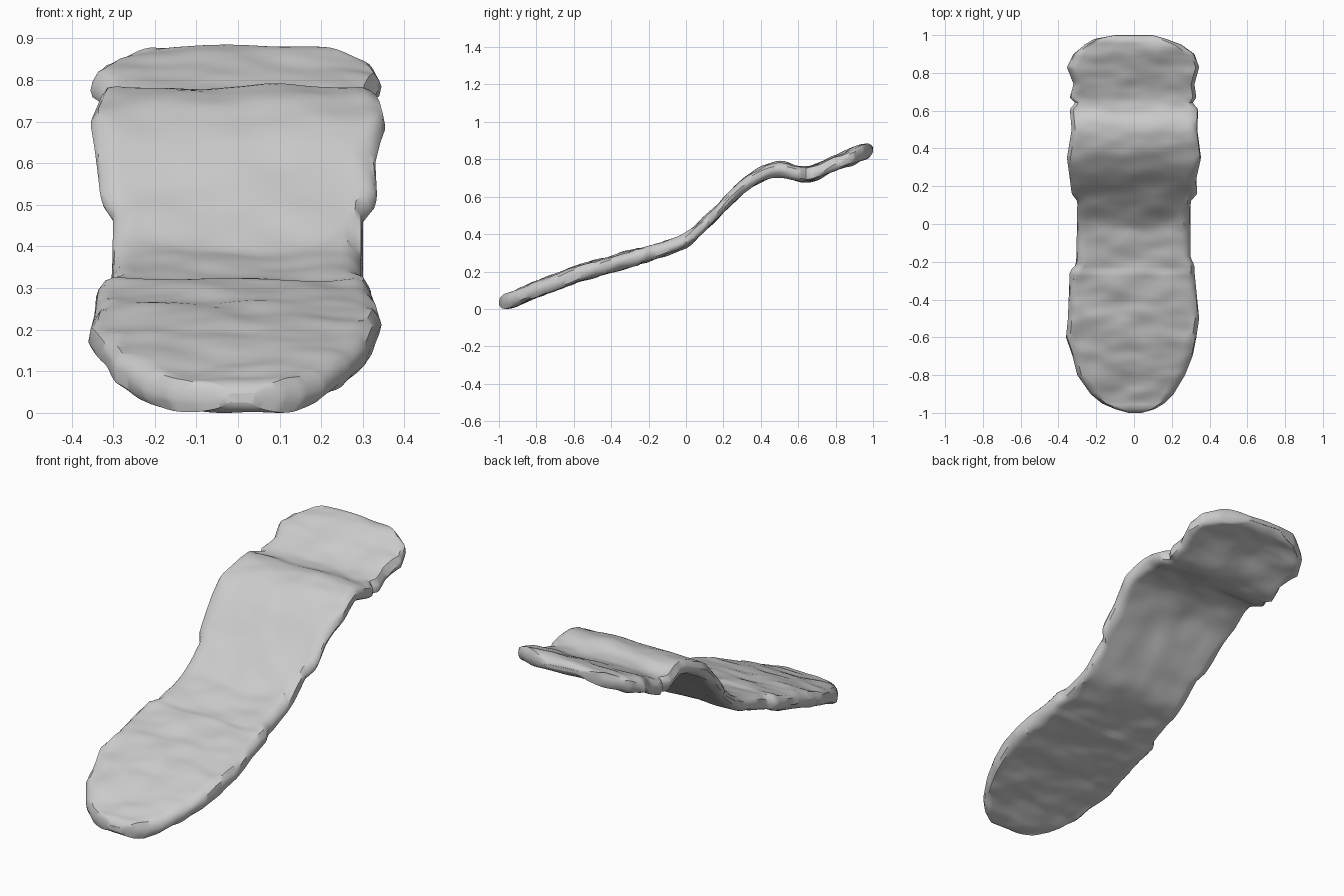
import bpy
import bmesh
import math
from mathutils import Vector, noise

default_cube = bpy.data.objects.get("Cube")
if default_cube:
    bpy.data.objects.remove(default_cube, do_unlink=True)

# Mid-height of the slab along its length: (y, z)
SPINE = [(-1, .045), (-.95, .05), (-.8, .115), (-.6, .19), (-.4, .25),
         (-.2, .305), (0, .37), (.14, .5), (.3, .67), (.4, .73), (.5, .765),
         (.62, .73), (.7, .745), (.8, .8), (.9, .845), (1, .865)]

# Outline of the slab along its length: (y, right edge, left edge)
OUTLINE = [(-1, .03, .04), (-.98, .1, .11), (-.95, .17, .16), (-.9, .23, .21),
           (-.8, .3, .27), (-.7, .325, .31), (-.6, .36, .33), (-.5, .35, .345),
           (-.25, .34, .32), (-.22, .31, .32), (-.18, .305, .3), (.12, .3, .3),
           (.16, .33, .335), (.24, .34, .33), (.35, .355, .355),
           (.5, .33, .335), (.61, .34, .34), (.64, .31, .31), (.67, .34, .33),
           (.74, .32, .32), (.83, .355, .345), (.9, .32, .32),
           (.95, .26, .25), (.98, .21, .17), (1, .1, .1)]

STATIONS = 180
ARC_STEPS = 6
FLAT_STEPS = 30


def sample(table, y, column):
    """Linear lookup in a table whose first column is y."""
    y = max(table[0][0], min(table[-1][0], y))
    for low, high in zip(table, table[1:]):
        if y <= high[0]:
            t = (y - low[0]) / (high[0] - low[0])
            return low[column] + t * (high[column] - low[column])


def spine_height(y):
    offsets = (-.04, -.02, 0, .02, .04)
    return sum(sample(SPINE, y + d, 1) for d in offsets) / len(offsets)


def bump(x, y, side):
    """Soft hammered dents, stretched across the width."""
    broad = noise.noise(Vector((x * 5, y * 9, side * 4)))
    fine = noise.noise(Vector((x * 9, y * 17, side * 4 + 9)))
    return .013 * broad + .005 * fine


def section(y):
    """Closed cross-section: flat top and bottom with round sides."""
    end_gap = min(1, (1 - abs(y)) / .045)
    rounding = math.sqrt(max(0, 1 - (1 - end_gap) ** 2))
    full = .043 if y < -.25 else .037
    half = full * max(.25, rounding)
    right, left = sample(OUTLINE, y, 1), sample(OUTLINE, y, 2)
    radius = min(half, right, left)
    points = []
    for direction, edge in ((1, left), (-1, right)):
        # Round side, then the flat run towards the other side
        for i in range(ARC_STEPS + 1):
            a = math.pi * (i / ARC_STEPS - .5)
            points.append((direction * (edge - radius + radius * math.cos(a)),
                           direction * half * math.sin(a)))
        start = direction * (edge - radius)
        finish = -direction * ((right if direction > 0 else left) - radius)
        for i in range(1, FLAT_STEPS):
            t = i / FLAT_STEPS
            points.append((start + t * (finish - start), direction * half))
    middle = spine_height(y)
    camber = .25 * max(0, y - .5)
    ring = []
    for x, z in points:
        side = max(-1, min(1, z / half))
        ring.append(Vector((x, y, middle + z + bump(x, y, side)
                            - camber * x * x * 2)))
    return ring


# Lofted slab
bm = bmesh.new()
rings = []
for i in range(STATIONS + 1):
    y = math.sin(math.pi * (i / STATIONS - .5))
    rings.append([bm.verts.new(p) for p in section(y)])
for a, b in zip(rings, rings[1:]):
    for i in range(len(a)):
        j = (i + 1) % len(a)
        bm.faces.new((a[i], a[j], b[j], b[i]))
bm.faces.new(rings[0])
bm.faces.new(rings[-1])

# Rest the slab on the ground
lowest = min(v.co.z for v in bm.verts)
bmesh.ops.translate(bm, verts=bm.verts, vec=(0, 0, -lowest))
bmesh.ops.recalc_face_normals(bm, faces=bm.faces)

mesh = bpy.data.meshes.new("curved_slab")
bm.to_mesh(mesh)
bm.free()
slab = bpy.data.objects.new("curved_slab", mesh)
bpy.context.collection.objects.link(slab)

# Plain light grey
grey = bpy.data.materials.new("light grey")
grey.use_nodes = True
colour = (.6, .6, .6, 1)
grey.diffuse_color = colour
grey.node_tree.nodes["Principled BSDF"].inputs["Base Color"].default_value = colour
mesh.materials.append(grey)

bpy.ops.object.select_all(action="DESELECT")
slab.select_set(True)
bpy.context.view_layer.objects.active = slab
bpy.ops.object.shade_smooth_by_angle(angle=math.radians(40))
